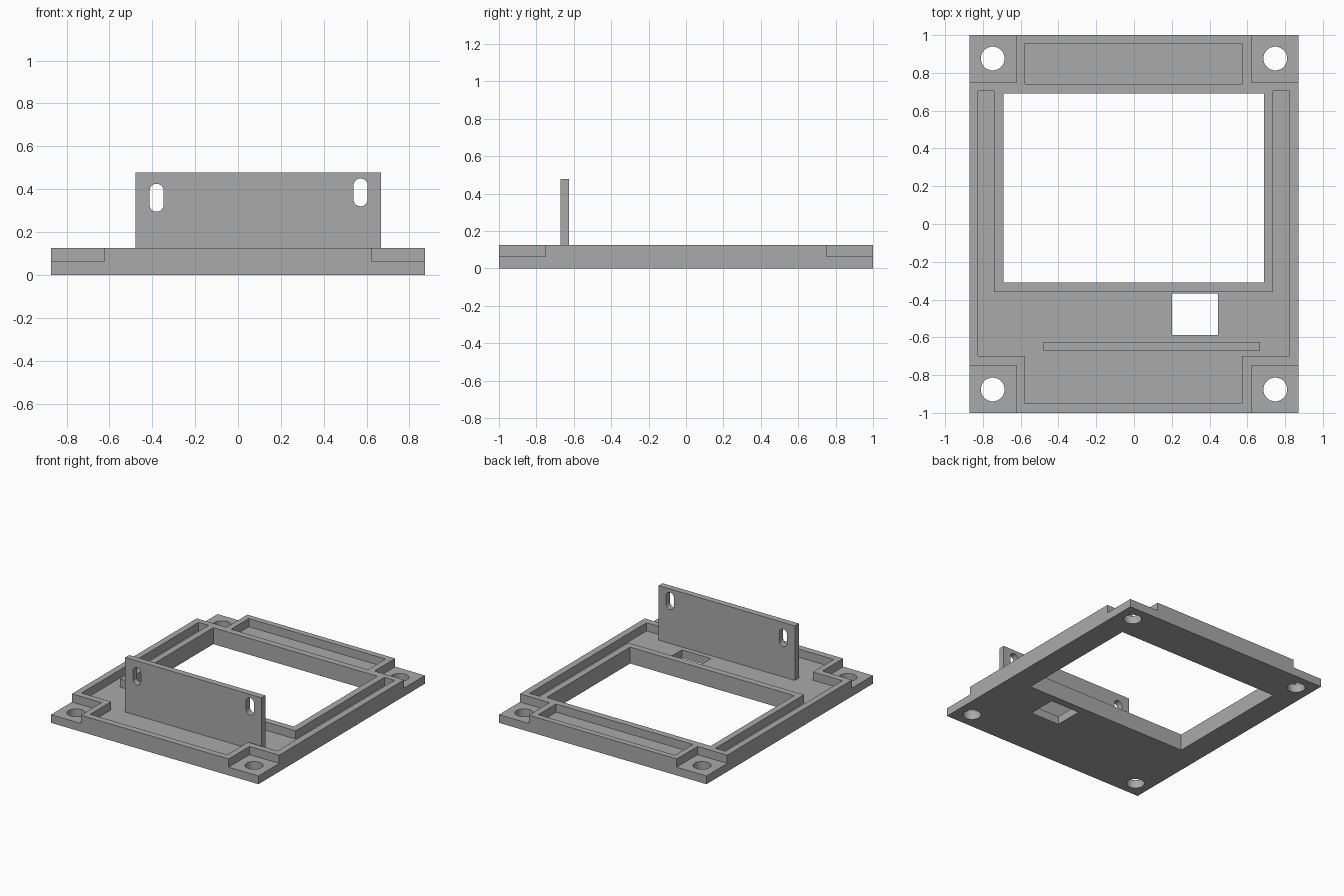
import bpy, bmesh
from math import sin, cos, pi
from mathutils import Matrix

if "Cube" in bpy.data.objects:
    bpy.data.objects.remove(bpy.data.objects["Cube"], do_unlink=True)

grey = bpy.data.materials.new("plain grey")
grey.use_nodes = True
colour = (0.4, 0.4, 0.4, 1)
grey.diffuse_color = colour
grey.node_tree.nodes["Principled BSDF"].inputs["Base Color"].default_value = colour

W, L = 0.872, 1.0            # half width and half length
FLOOR, TOP = 0.0625, 0.125   # pocket floor and rim height


def prism(name, points, z0, z1):
    """Extrude a flat outline from z0 to z1."""
    bm = bmesh.new()
    face = bm.faces.new([bm.verts.new((x, y, z0)) for x, y in points])
    up = bmesh.ops.extrude_face_region(bm, geom=[face])["geom"]
    moved = [v for v in up if isinstance(v, bmesh.types.BMVert)]
    bmesh.ops.translate(bm, verts=moved, vec=(0, 0, z1 - z0))
    bmesh.ops.recalc_face_normals(bm, faces=bm.faces)
    mesh = bpy.data.meshes.new(name)
    bm.to_mesh(mesh)
    bm.free()
    mesh.materials.append(grey)
    obj = bpy.data.objects.new(name, mesh)
    bpy.context.collection.objects.link(obj)
    return obj


def rect(x0, x1, y0, y1):
    return [(x0, y0), (x1, y0), (x1, y1), (x0, y1)]


def slot(x, y, r, half=0, n=16):
    """Circle outline, stretched along y by half on each side."""
    angles = [2 * pi * (i + 0.5) / (2 * n) for i in range(2 * n)]
    return [(x + r * cos(a), y + r * sin(a) + (half if a < pi else -half)) for a in angles]


def cut(obj, cutters):
    """Subtract the cutters, bake the result and remove them."""
    for c in cutters:
        c.hide_render = True
        mod = obj.modifiers.new("cut", "BOOLEAN")
        mod.operation, mod.solver, mod.object = "DIFFERENCE", "EXACT", c
    graph = bpy.context.evaluated_depsgraph_get()
    mesh = bpy.data.meshes.new_from_object(obj.evaluated_get(graph))
    obj.modifiers.clear()
    obj.data = mesh
    for c in cutters:
        bpy.data.objects.remove(c, do_unlink=True)


def smooth(obj):
    bpy.ops.object.select_all(action="DESELECT")
    obj.select_set(True)
    bpy.context.view_layer.objects.active = obj
    bpy.ops.object.shade_smooth_by_angle(angle=pi / 6)


# Frame with window, square port, pockets and stepped corners
frame = prism("frame", rect(-W, W, -L, L), 0, TOP)
channel = [(-0.825, 0.705), (-0.825, -0.70), (-0.577, -0.70), (-0.577, -0.95),
           (0.573, -0.95), (0.573, -0.70), (0.822, -0.70), (0.822, 0.705),
           (0.737, 0.705), (0.737, -0.36), (-0.74, -0.36), (-0.74, 0.705)]
cutters = [
    prism("window_cutter", rect(-0.692, 0.687, -0.31, 0.692), -1, 1),
    prism("port_cutter", rect(0.20, 0.445, -0.587, -0.368), -1, 1),
    prism("channel_cutter", channel, FLOOR, 1),
    prism("rear_pocket_cutter", rect(-0.577, 0.573, 0.742, 0.955), FLOOR, 1),
]
for sx in (-1, 1):
    for sy in (-1, 1):
        xs = sorted((sx * 0.622, sx * 1.2))
        ys = sorted((sy * 0.75, sy * 1.2))
        cutters.append(prism("corner_cutter", rect(*xs, *ys), FLOOR, 1))
        cutters.append(prism("screw_hole_cutter", slot(sx * 0.748, sy * 0.876, 0.063), -1, 1))
cut(frame, cutters)
smooth(frame)

# Upright mounting plate with two slots, drawn flat and stood up
plate = prism("mounting_plate", rect(-0.478, 0.668, FLOOR, 0.477), 0.625, 0.672)
cut(plate, [prism("slot_cutter", slot(x, z, 0.033, 0.032), 0, 1)
            for x, z in ((-0.38, 0.36), (0.572, 0.385))])
plate.data.transform(Matrix.Rotation(pi / 2, 4, "X"))
smooth(plate)
